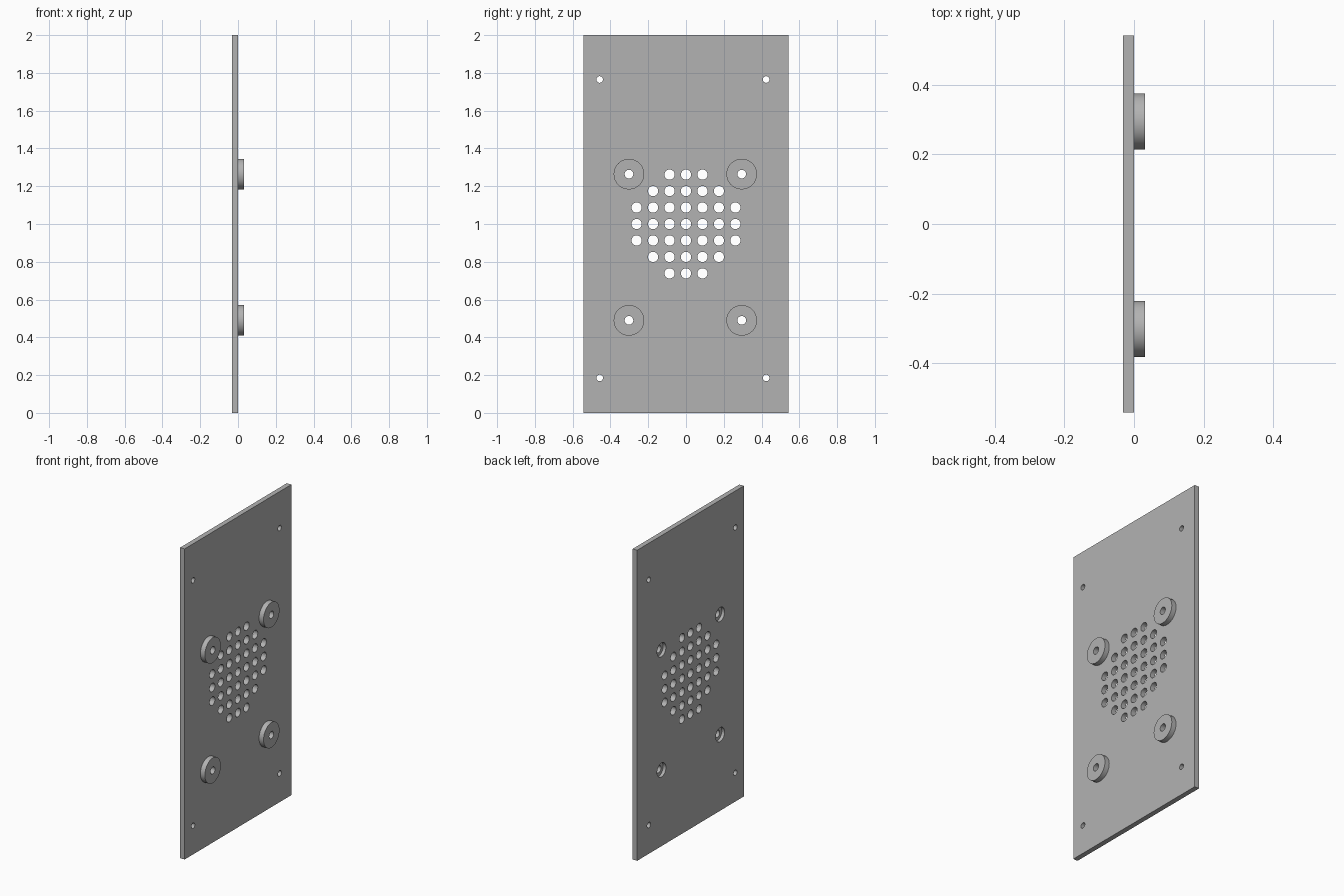
import bpy, bmesh
from math import pi, radians
from mathutils import Matrix, Vector

if "Cube" in bpy.data.objects:
    bpy.data.objects.remove(bpy.data.objects["Cube"])

THICK, WIDTH, HEIGHT = 0.032, 1.085, 2.0
BOSS_R, BORE_R, SINK_R, SINK_DEPTH = 0.081, 0.023, 0.045, 0.02
PITCH, VENT_R, SCREW_R = 0.0872, 0.027, 0.0175
BOSSES = [(y, z) for y in (-0.302, 0.295) for z in (0.49, 1.264)]
SCREWS = [(y, z) for y in (-0.457, 0.424) for z in (0.185, 1.765)]
VENTS = [(i * PITCH, 1 + j * PITCH) for i in range(-3, 4) for j in range(-3, 4)
         if i * i + j * j <= 10]

grey = bpy.data.materials.new("plain grey")
grey.use_nodes = True
colour = (0.45, 0.45, 0.45, 1)
grey.diffuse_color = colour
grey.node_tree.nodes["Principled BSDF"].inputs["Base Color"].default_value = colour


def make_object(name, bm):
    bmesh.ops.recalc_face_normals(bm, faces=bm.faces)
    mesh = bpy.data.meshes.new(name)
    bm.to_mesh(mesh)
    bm.free()
    mesh.materials.append(grey)
    obj = bpy.data.objects.new(name, mesh)
    bpy.context.collection.objects.link(obj)
    return obj


def lathe(bm, y, z, profile, steps=32):
    """Spin a closed (x, radius) outline about an axis along x."""
    centre = Vector((0, y, z))
    verts = [bm.verts.new((x, y, z + r)) for x, r in profile]
    edges = [bm.edges.new((verts[i - 1], verts[i])) for i in range(len(verts))]
    bmesh.ops.spin(bm, geom=verts + edges, cent=centre, axis=(1, 0, 0),
                   angle=2 * pi, steps=steps, use_merge=True)


def rod(bm, y, z, radius, x0, x1):
    turn = Matrix.Translation(((x0 + x1) / 2, y, z)) @ Matrix.Rotation(pi / 2, 4, "Y")
    bmesh.ops.create_cone(bm, cap_ends=True, segments=32, radius1=radius,
                          radius2=radius, depth=x1 - x0, matrix=turn)


def cut(target, name, bm):
    cutter = make_object(name, bm)
    cutter.hide_render = True
    cutter.hide_set(True)
    mod = target.modifiers.new(name, "BOOLEAN")
    mod.operation = "DIFFERENCE"
    mod.solver = "EXACT"
    mod.object = cutter


# Flat panel
bm = bmesh.new()
bmesh.ops.create_cube(bm, size=1, matrix=Matrix.Translation((-THICK / 2, 0, HEIGHT / 2))
                      @ Matrix.Diagonal((THICK, WIDTH, HEIGHT, 1)))
panel = make_object("panel", bm)

# Through holes: vent grid, corner screws and boss bores
bm = bmesh.new()
for places, radius in ((VENTS, VENT_R), (SCREWS, SCREW_R), (BOSSES, BORE_R)):
    for y, z in places:
        rod(bm, y, z, radius, -2 * THICK, THICK)
cut(panel, "through_hole_cutter", bm)

# Round recesses behind the bosses
bm = bmesh.new()
for y, z in BOSSES:
    rod(bm, y, z, SINK_R, -2 * THICK, SINK_DEPTH - THICK)
cut(panel, "recess_cutter", bm)

# Raised mounting bosses
bosses = []
for number, (y, z) in enumerate(BOSSES, 1):
    bm = bmesh.new()
    lathe(bm, y, z, [(0, BORE_R), (0, BOSS_R), (THICK, BOSS_R), (THICK, BORE_R)])
    bosses.append(make_object(f"mounting_boss_{number}", bm))

# Smooth the round walls, keep the rims sharp
bpy.ops.object.select_all(action="DESELECT")
for obj in bosses:
    obj.select_set(True)
bpy.context.view_layer.objects.active = bosses[0]
bpy.ops.object.shade_smooth_by_angle(angle=radians(30))
